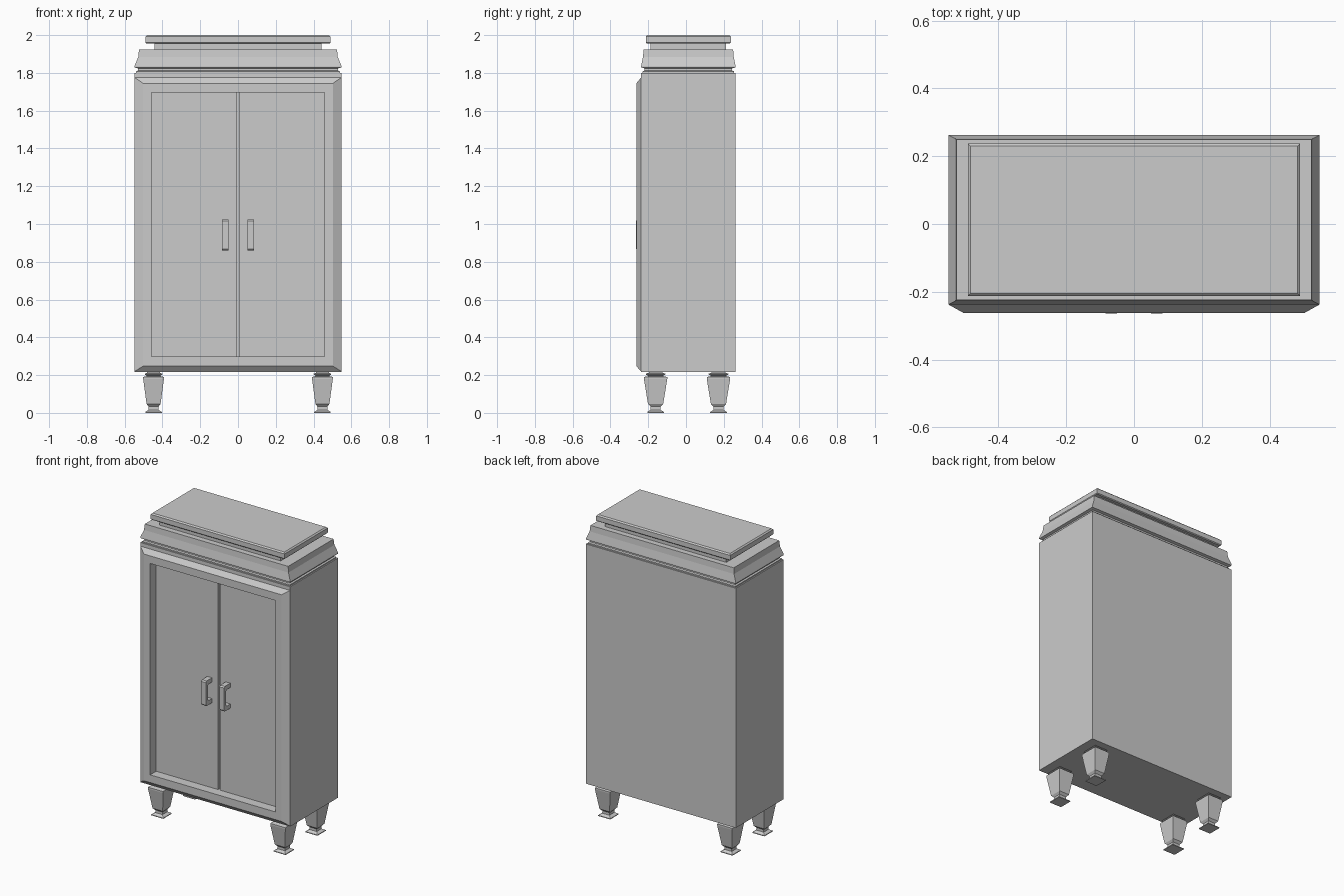
import bpy, bmesh


def finish(bm, name):
    bmesh.ops.recalc_face_normals(bm, faces=bm.faces)
    me = bpy.data.meshes.new(name)
    bm.to_mesh(me)
    bm.free()
    ob = bpy.data.objects.new(name, me)
    bpy.context.collection.objects.link(ob)
    return ob


def loft(name, loops):
    """Skin a closed solid through equal-length point loops."""
    bm = bmesh.new()
    rings = [[bm.verts.new(p) for p in lp] for lp in loops]
    n = len(rings[0])
    for a, b in zip(rings, rings[1:]):
        for i in range(n):
            j = (i + 1) % n
            bm.faces.new((a[i], a[j], b[j], b[i]))
    bm.faces.new(rings[0])
    bm.faces.new(rings[-1])
    return finish(bm, name)


def flat_ring(cx, cy, hx, hy, z):
    return [(cx + sx * hx, cy + sy * hy, z)
            for sx, sy in ((-1, -1), (1, -1), (1, 1), (-1, 1))]


def upright_ring(hx, z0, z1, y):
    return [(-hx, y, z0), (hx, y, z0), (hx, y, z1), (-hx, y, z1)]


def box(name, x0, x1, y0, y1, z0, z1):
    return loft(name, [[(x0, y0, z), (x1, y0, z), (x1, y1, z), (x0, y1, z)]
                       for z in (z0, z1)])


# Cabinet body with bevelled front frame and recessed opening
loft("cabinet_body", [
    upright_ring(0.548, 0.216, 1.80, 0.2625),
    upright_ring(0.548, 0.216, 1.80, -0.237),
    upright_ring(0.548, 0.219, 1.776, -0.2375),
    upright_ring(0.503, 0.247, 1.745, -0.2625),
    upright_ring(0.458, 0.298, 1.695, -0.2625),
    upright_ring(0.458, 0.298, 1.695, -0.17),
])

# Cornice: stepped neck, flared moulding, upper neck and bevelled top slab
CY = 0.0125
cornice = [
    (0.540, 0.242, 1.795), (0.540, 0.242, 1.808), (0.530, 0.232, 1.812),
    (0.530, 0.232, 1.824), (0.548, 0.250, 1.829), (0.548, 0.250, 1.836),
    (0.528, 0.240, 1.885), (0.524, 0.237, 1.924), (0.443, 0.200, 1.924),
    (0.443, 0.200, 1.956), (0.485, 0.220, 1.956), (0.490, 0.225, 1.961),
    (0.490, 0.225, 1.992), (0.482, 0.217, 2.0),
]
loft("cornice", [flat_ring(0, CY, *p) for p in cornice])

# Turned square legs
leg = [
    (0.044, 0.044, 0.0), (0.044, 0.044, 0.005), (0.026, 0.026, 0.016),
    (0.026, 0.026, 0.033), (0.037, 0.040, 0.047), (0.055, 0.062, 0.180),
    (0.055, 0.062, 0.190), (0.034, 0.036, 0.195), (0.046, 0.052, 0.203),
    (0.046, 0.052, 0.208), (0.034, 0.036, 0.212), (0.034, 0.036, 0.218),
]
for side, sx in (("left", -1), ("right", 1)):
    for end, y in (("front", -0.161), ("back", 0.172)):
        loft(f"{end}_{side}_leg", [flat_ring(sx * 0.447, y, *p) for p in leg])

# Doors with a narrow gap, and bracket handles
handle = [(-0.195, 0.860), (-0.257, 0.860), (-0.2645, 0.868), (-0.2645, 1.017),
          (-0.257, 1.025), (-0.195, 1.025), (-0.195, 0.997), (-0.236, 0.997),
          (-0.243, 0.990), (-0.243, 0.895), (-0.236, 0.888), (-0.195, 0.888)]
for side, sx in (("left", -1), ("right", 1)):
    xa, xb = sorted((sx * 0.007, sx * 0.458))
    box(f"{side}_door", xa, xb, -0.2, -0.165, 0.298, 1.695)
    loft(f"{side}_handle", [[(sx * x, y, z) for y, z in handle]
                            for x in (0.050, 0.084)])
